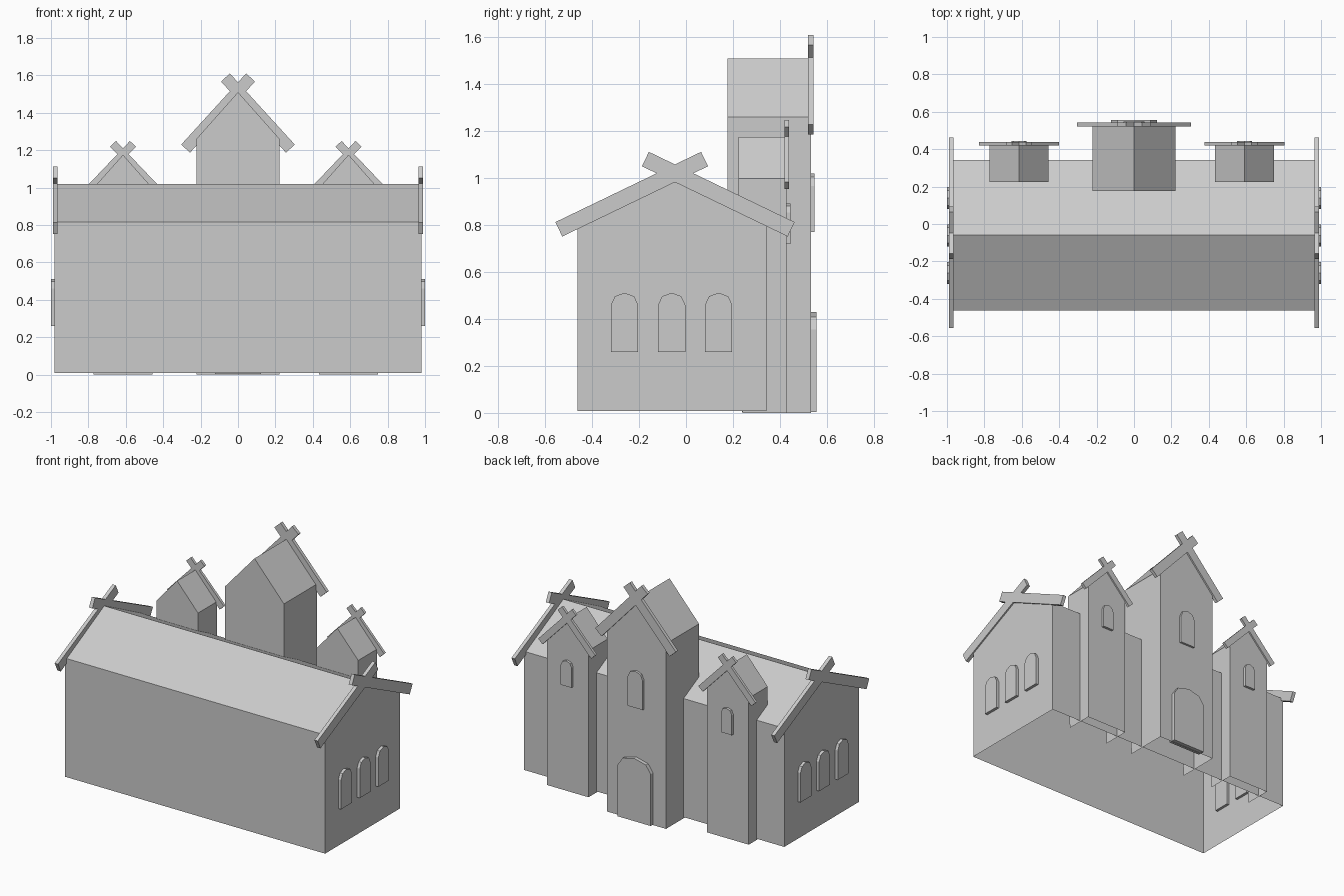
import bpy, bmesh
from math import sin, cos, pi, atan

if "Cube" in bpy.data.objects:
    bpy.data.objects.remove(bpy.data.objects["Cube"])


def extrude(name, profile, axis, a, b, skip_bottom=False):
    """Extrude a (horizontal, z) outline along x or y; the first edge of the outline is its bottom."""
    place = (lambda p, d: (d, p[0], p[1])) if axis == 'x' else (lambda p, d: (p[0], d, p[1]))
    bm = bmesh.new()
    near = [bm.verts.new(place(p, a)) for p in profile]
    far = [bm.verts.new(place(p, b)) for p in profile]
    bm.faces.new(near)
    bm.faces.new(far[::-1])
    n = len(profile)
    for i in range(n):
        j = (i + 1) % n
        bm.faces.new((near[j], near[i], far[i], far[j]))
    bmesh.ops.recalc_face_normals(bm, faces=bm.faces)
    if skip_bottom:
        bm.faces.ensure_lookup_table()
        bmesh.ops.delete(bm, geom=[bm.faces[2]], context='FACES_ONLY')
    mesh = bpy.data.meshes.new(name)
    bm.to_mesh(mesh)
    bm.free()
    obj = bpy.data.objects.new(name, mesh)
    bpy.context.collection.objects.link(obj)
    return obj


def open_inner_wall(obj, inner_y, z_cut):
    """Remove the hidden lower part of a tower's wall inside the hall."""
    bm = bmesh.new()
    bm.from_mesh(obj.data)
    bmesh.ops.bisect_plane(bm, geom=bm.verts[:] + bm.edges[:] + bm.faces[:],
                           plane_co=(0, 0, z_cut), plane_no=(0, 0, 1))
    hidden = [f for f in bm.faces if all(v.co.z < z_cut + 1e-4 for v in f.verts)
              and all(abs(v.co.y - inner_y) < 1e-4 for v in f.verts)]
    bmesh.ops.delete(bm, geom=hidden, context='FACES')
    for v in bm.verts:
        if v.co.z < 0.01 and abs(v.co.y - inner_y) < 1e-4:
            v.co.y = 0.24
    bm.to_mesh(obj.data)
    bm.free()


def gable(c, half, base, eave, ridge):
    return [(c - half, base), (c + half, base), (c + half, eave), (c, ridge), (c - half, eave)]


def arch(c, half, base, spring, top, segments=4):
    curve = [(c + half * cos(pi * i / segments), spring + (top - spring) * sin(pi * i / segments))
             for i in range(segments + 1)]
    return [(c - half, base), (c + half, base)] + curve


def crossed_boards(c, z, slope, w, low, high):
    """Outline of two boards crossing at (c, z); low/high are horizontal reaches, w the half width."""
    a = atan(slope)
    nx, nz = w * sin(a), w * cos(a)
    right = [(low - nx, -low * slope - nz), (low + nx, -low * slope + nz), (w / sin(a), 0),
             (high + nx, high * slope - nz), (high - nx, high * slope + nz)]
    pts = [(0, -w / cos(a))] + right + [(0, w / cos(a))] + [(-x, y) for x, y in right[::-1]]
    return [(c + x, z + y) for x, y in pts]


# Main hall, open underneath
extrude("hall", gable(-0.06, 0.403, 0.008, 0.815, 1.02), 'x', -0.98, 0.98, True)

# Hall end boards and side windows
for side, s in (("left", -1), ("right", 1)):
    extrude(f"hall_gable_boards_{side}", crossed_boards(-0.047, 1.021, 0.482, 0.034, 0.495, 0.126),
            'x', s * 0.965, s * 0.99)
    for i, y in enumerate((-0.262, -0.061, 0.139)):
        extrude(f"hall_window_{side}_{i + 1}", arch(y, 0.058, 0.26, 0.46, 0.512),
                'x', s * 0.962, s * 1.0)

# Central tower with door
tower = extrude("central_tower", gable(0, 0.222, 0, 1.26, 1.51), 'y', 0.177, 0.532, True)
open_inner_wall(tower, 0.177, 0.89)
extrude("central_tower_boards", crossed_boards(0, 1.515, 1.096, 0.032, 0.28, 0.067),
        'y', 0.52, 0.543)
extrude("central_tower_window", arch(0, 0.057, 0.77, 0.968, 1.02), 'y', 0.51, 0.547)
extrude("door", arch(0, 0.124, 0.003, 0.355, 0.43), 'y', 0.51, 0.557)

# Small flanking towers
for side, x in (("left", -0.615), ("right", 0.591)):
    tower = extrude(f"small_tower_{side}", gable(x, 0.157, 0, 0.998, 1.175), 'y', 0.224, 0.428, True)
    open_inner_wall(tower, 0.224, 0.86)
    extrude(f"small_tower_boards_{side}", crossed_boards(x, 1.178, 1.05, 0.022, 0.199, 0.053),
            'y', 0.42, 0.438)
    extrude(f"small_tower_window_{side}", arch(x, 0.041, 0.72, 0.855, 0.893), 'y', 0.41, 0.445)
